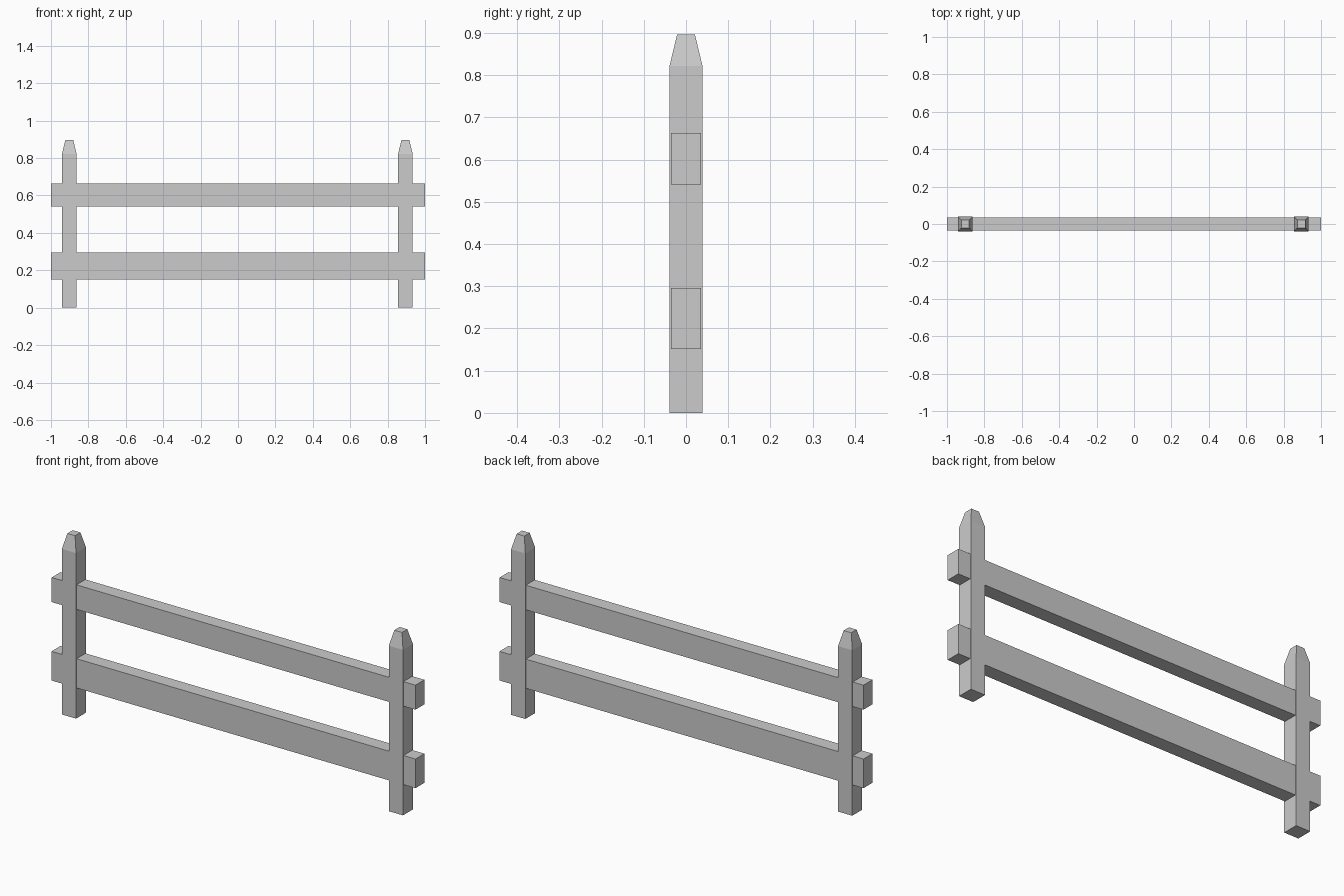
import bpy, bmesh

if "Cube" in bpy.data.objects:
    bpy.data.objects.remove(bpy.data.objects["Cube"])


def loft(name, rings, location=(0, 0, 0)):
    """Closed solid from stacked rectangles given as (half_x, half_y, z)."""
    bm = bmesh.new()
    loops = []
    for hx, hy, z in rings:
        corners = ((-hx, -hy), (hx, -hy), (hx, hy), (-hx, hy))
        loops.append([bm.verts.new((x, y, z)) for x, y in corners])
    bm.faces.new(loops[0][::-1])
    bm.faces.new(loops[-1])
    for low, high in zip(loops, loops[1:]):
        for i in range(4):
            j = (i + 1) % 4
            bm.faces.new((low[i], low[j], high[j], high[i]))
    mesh = bpy.data.meshes.new(name)
    bm.to_mesh(mesh)
    bm.free()
    obj = bpy.data.objects.new(name, mesh)
    obj.location = location
    bpy.context.collection.objects.link(obj)
    return obj


# Posts: square shaft with a tapered, blunt tip
post_rings = [(0.039, 0.039, 0), (0.039, 0.039, 0.822), (0.021, 0.021, 0.897)]
for name, x in (("left_post", -0.902), ("right_post", 0.895)):
    loft(name, post_rings, (x, 0, 0))

# Rails: long boards passing through both posts
for name, z0, z1 in (("lower_rail", 0.151, 0.296), ("upper_rail", 0.541, 0.663)):
    loft(name, [(1.0, 0.035, z0), (1.0, 0.035, z1)])
